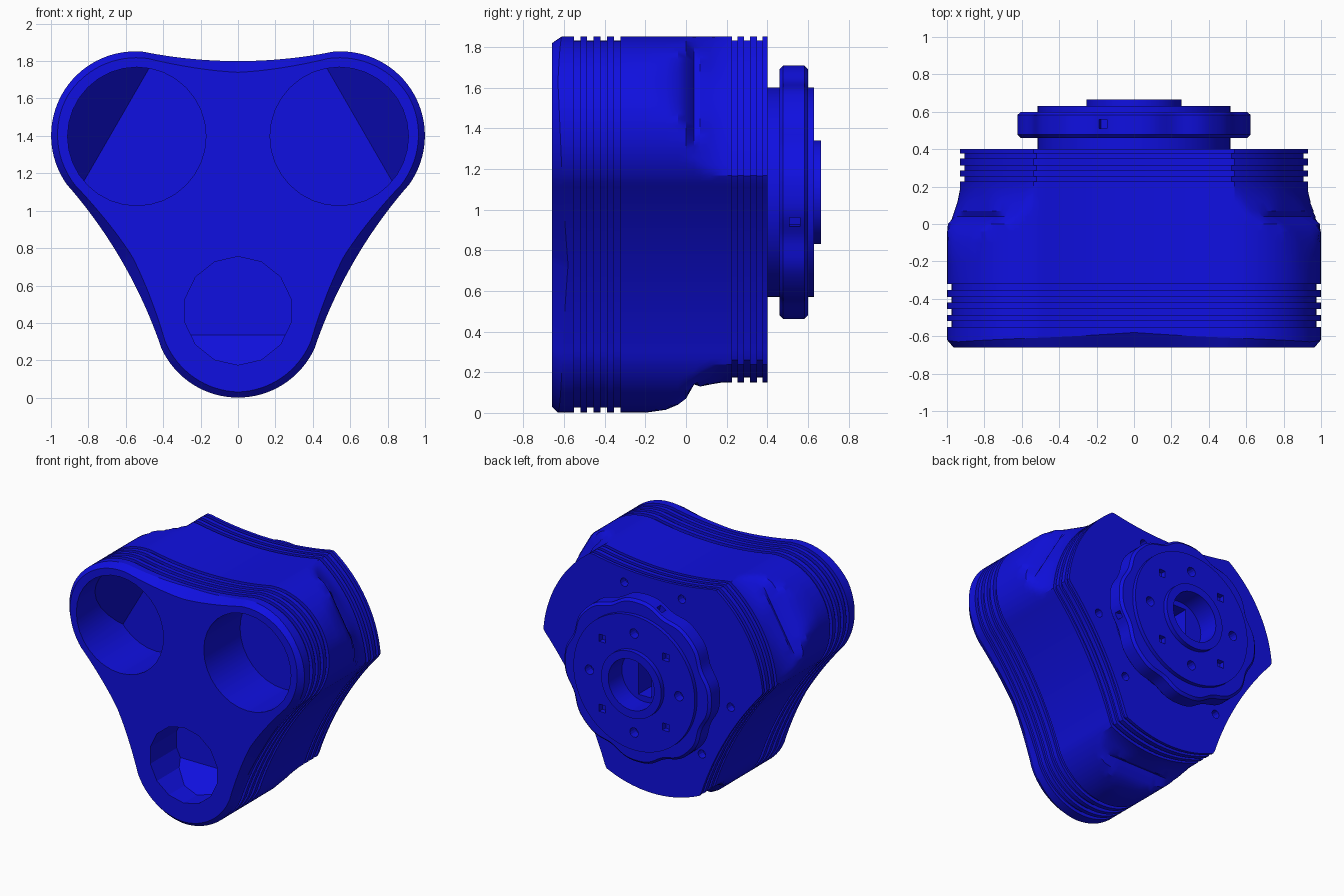
import bpy, bmesh
from math import sin, cos, sqrt, radians, pi
from mathutils import Vector, Matrix

if "Cube" in bpy.data.objects:
    bpy.data.objects.remove(bpy.data.objects["Cube"], do_unlink=True)

AXIS_Z = 1.085          # height of the turning axis
N = 216                 # points around each ring
LOBE_D, LOBE_R = 0.634, 0.45
SIDE_D, SIDE_R = 3.315, 2.6

blue = bpy.data.materials.new("deep_blue")
blue.use_nodes = True
blue.diffuse_color = (0.005, 0.005, 0.75, 1)
blue.node_tree.nodes["Principled BSDF"].inputs["Base Color"].default_value = blue.diffuse_color


def make_object(name, bm):
    bmesh.ops.recalc_face_normals(bm, faces=bm.faces)
    mesh = bpy.data.meshes.new(name)
    bm.to_mesh(mesh)
    bm.free()
    mesh.materials.append(blue)
    ob = bpy.data.objects.new(name, mesh)
    bpy.context.collection.objects.link(ob)
    return ob


def polar(angle, r, y):
    return Vector((r * cos(angle), y, AXIS_Z + r * sin(angle)))


def loft(name, stations):
    """Skin a list of functions angle -> (radius, y)."""
    bm = bmesh.new()
    rings = []
    for f in stations:
        ring = []
        for i in range(N):
            a = 2 * pi * i / N
            ring.append(bm.verts.new(polar(a, *f(a))))
        rings.append(ring)
    for p, q in zip(rings, rings[1:]):
        for i in range(N):
            j = (i + 1) % N
            bm.faces.new((p[i], p[j], q[j], q[i]))
    bm.faces.new(rings[0])
    bm.faces.new(rings[-1])
    return make_object(name, bm)


def off_axis(a):
    """Angle from the nearest lobe axis, 0 to 60 degrees."""
    third = 2 * pi / 3
    return abs((a - pi / 6 + third / 2) % third - third / 2)


def trilobe(p):
    if p < radians(28.2):
        return LOBE_D * cos(p) + sqrt(LOBE_R ** 2 - (LOBE_D * sin(p)) ** 2)
    s = pi / 3 - p
    return SIDE_D * cos(s) - sqrt(SIDE_R ** 2 - (SIDE_D * sin(s)) ** 2)


def section(y, inset=0.0, round_cut=2.0, flat_cut=2.0, side_inset=0.0, side_y=0.0):
    def f(a):
        p = off_axis(a)
        w = p / (pi / 3)
        r = min(trilobe(p), round_cut, flat_cut / cos(p))
        return r - inset - side_inset * w, y + side_y * w
    return f


def groove(y, half, **cut):
    return [section(y + s * half, d, **cut) for s, d in
            ((-1, 0), (-1, 0.025), (1, 0.025), (1, 0))]


def cylinder(r, y0, y1, x=0.0, z=0.0, sides=32):
    bm = bmesh.new()
    m = Matrix.Translation((x, (y0 + y1) / 2, AXIS_Z + z)) @ Matrix.Rotation(pi / 2, 4, 'X')
    bmesh.ops.create_cone(bm, cap_ends=True, segments=sides, radius1=r, radius2=r,
                          depth=y1 - y0, matrix=m)
    return bm


def box(size, centre, turn=0.0):
    bm = bmesh.new()
    m = (Matrix.Translation(centre) @ Matrix.Rotation(turn, 4, 'Y')
         @ Matrix.Diagonal((*size, 1)))
    bmesh.ops.create_cube(bm, size=1, matrix=m)
    return bm


def carve(ob, cutters):
    for bm in cutters:
        c = make_object("cutter", bm)
        c.hide_render = True
        mod = ob.modifiers.new("cut", 'BOOLEAN')
        mod.operation = 'DIFFERENCE'
        mod.solver = 'EXACT'
        mod.object = c
    bpy.context.view_layer.update()
    dg = bpy.context.evaluated_depsgraph_get()
    mesh = bpy.data.meshes.new_from_object(ob.evaluated_get(dg))
    for mod in list(ob.modifiers):
        c = mod.object
        ob.modifiers.remove(mod)
        bpy.data.objects.remove(c, do_unlink=True)
    ob.data = mesh


def socket(angle, dist, r, floor, sides):
    """Round pocket whose floor slopes forward on the outer side."""
    out = Vector((cos(angle), 0, sin(angle)))
    bm = cylinder(r, -0.75, floor, out.x * dist, out.z * dist, sides)
    bmesh.ops.bisect_plane(bm, geom=bm.verts[:] + bm.edges[:] + bm.faces[:],
                           plane_co=polar(angle, 0.75, floor),
                           plane_no=(out + Vector((0, 1, 0))).normalized(),
                           clear_outer=True)
    bmesh.ops.holes_fill(bm, edges=[e for e in bm.edges if e.is_boundary])
    return bm


# Three-lobed housing, grooved front and back, with lobes trimmed at the back
body_rows = [section(-0.66, 0.03, side_inset=0.03), section(-0.63, side_y=0.05)]
for y in (-0.535, -0.47, -0.405, -0.337):
    body_rows += groove(y, 0.016)
for y, rc, fc in ((-0.2, 1.1, 1.1), (-0.1, 1.08, 1.07), (-0.04, 1.06, 1.045),
                  (0.0, 1.03, 1.015), (0.04, 0.985, 0.945), (0.07, 0.97, 0.955),
                  (0.12, 0.95, 0.945), (0.18, 0.935, 0.935)):
    body_rows.append(section(y, 0, rc, fc))
for y in (0.24, 0.3, 0.363):
    body_rows += groove(y, 0.014, round_cut=0.935)
body_rows.append(section(0.4, 0, 0.935))
body = loft("housing", body_rows)

slot = ((0.11, 0.6, 0.3), (0, 0.5, AXIS_Z))
cutters = [socket(radians(30), 0.625, 0.37, -0.22, 32),
           socket(radians(150), 0.625, 0.37, -0.22, 32),
           socket(radians(270), 0.62, 0.29, -0.34, 14),
           box(*slot)]
# Screw holes in the back face, a pair on each waist
for k in range(3):
    for s in (-1, 1):
        v = Matrix.Rotation(k * 2 * pi / 3, 3, 'Y') @ Vector((s * 0.245, 0, 0.62))
        cutters.append(cylinder(0.032, 0.34, 0.45, v.x, v.z, 12))
carve(body, cutters)


# Turning mount with a scalloped grip ring
def disc(y, r, scallop=0.0):
    return lambda a: (r - scallop * (0.5 - 0.5 * cos(8 * a)) ** 2, y)


mount = loft("mount_ring", [
    disc(0.39, 0.515), disc(0.46, 0.515), disc(0.46, 0.605, 0.035),
    disc(0.478, 0.624, 0.035), disc(0.582, 0.624, 0.035), disc(0.6, 0.605, 0.035),
    disc(0.6, 0.515), disc(0.63, 0.515), disc(0.63, 0.255), disc(0.665, 0.255)])

cutters = [cylinder(0.195, 0.5, 0.7), box(*slot)]
for k in range(4):
    a = k * pi / 2
    cutters.append(cylinder(0.036, 0.56, 0.68, 0.38 * cos(a), 0.38 * sin(a), 14))
    a += pi / 4
    cutters.append(box((0.055, 0.1, 0.055), polar(a, 0.38, 0.64)))
# Set screw holes in the rim
for k in range(3):
    a = radians(106 + 120 * k)
    cutters.append(box((0.12, 0.05, 0.05), polar(a, 0.61, 0.535), -a))
carve(mount, cutters)

# Smooth shading with crisp edges
bpy.ops.object.select_all(action='DESELECT')
for ob in (body, mount):
    ob.select_set(True)
bpy.context.view_layer.objects.active = body
bpy.ops.object.shade_smooth_by_angle(angle=radians(25))
